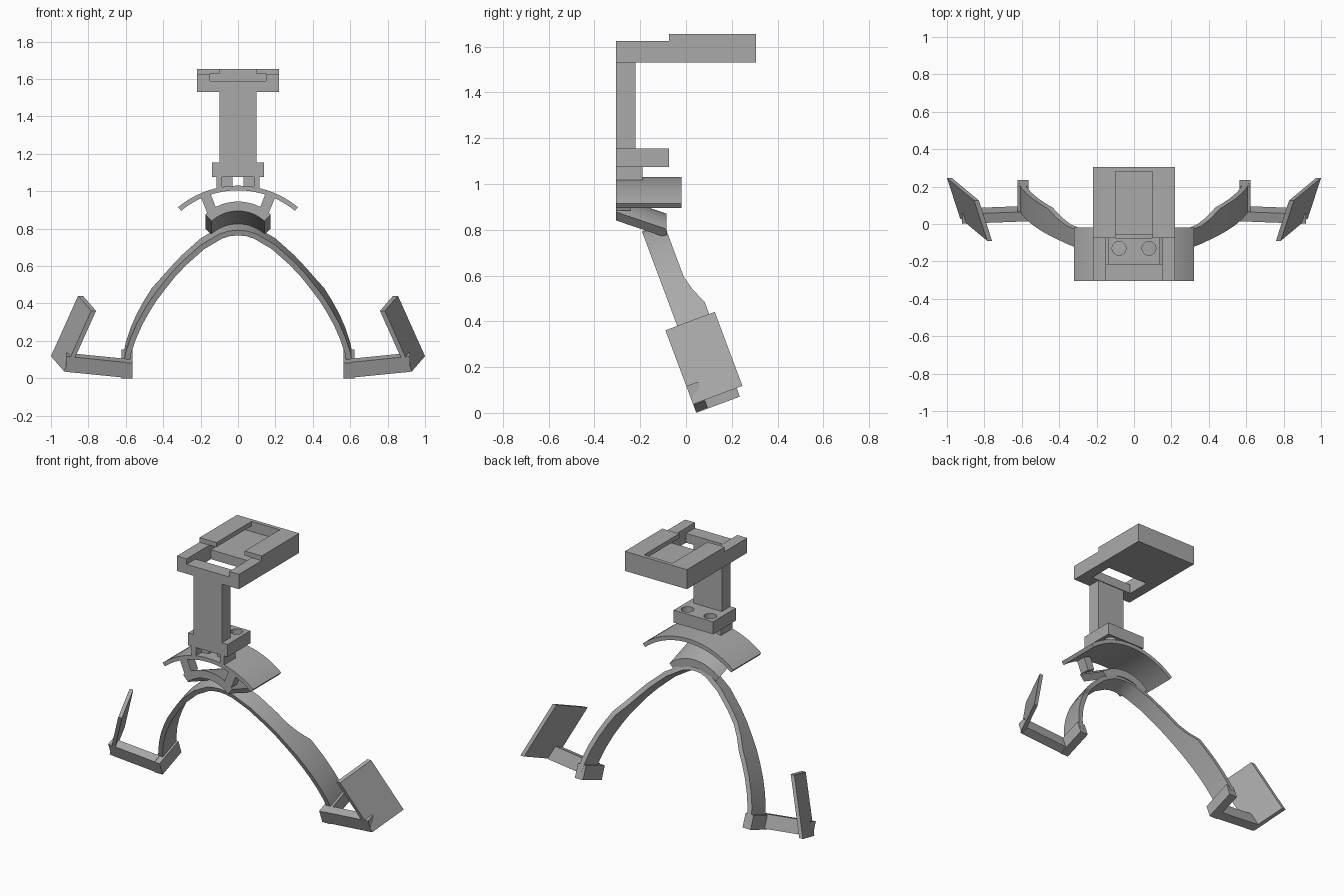
import bpy, bmesh, math
from mathutils import Vector

old = bpy.data.objects.get("Cube")
if old:
    bpy.data.objects.remove(old, do_unlink=True)

GREY = (0.40, 0.40, 0.40, 1)
mat = bpy.data.materials.new("matte grey")
mat.use_nodes = True
mat.diffuse_color = GREY
mat.node_tree.nodes["Principled BSDF"].inputs["Base Color"].default_value = GREY


def finish(name, bm):
    bmesh.ops.recalc_face_normals(bm, faces=bm.faces)
    mesh = bpy.data.meshes.new(name)
    bm.to_mesh(mesh)
    bm.free()
    mesh.materials.append(mat)
    ob = bpy.data.objects.new(name, mesh)
    bpy.context.collection.objects.link(ob)
    return ob


def loft(name, rings):
    """Skin a list of equal closed rings and cap both ends."""
    bm = bmesh.new()
    rows = [[bm.verts.new(p) for p in ring] for ring in rings]
    n = len(rows[0])
    for a, b in zip(rows, rows[1:]):
        for i in range(n):
            j = (i + 1) % n
            bm.faces.new((a[i], a[j], b[j], b[i]))
    bm.faces.new(rows[0])
    bm.faces.new(rows[-1])
    return finish(name, bm)


def box(name, x, y, z):
    ring = lambda h: [(x[0], y[0], h), (x[1], y[0], h), (x[1], y[1], h), (x[0], y[1], h)]
    return loft(name, [ring(z[0]), ring(z[1])])


def cut(target, cutter):
    mod = target.modifiers.new("cut", "BOOLEAN")
    mod.operation = "DIFFERENCE"
    mod.solver = "EXACT"
    mod.object = cutter
    bpy.context.view_layer.objects.active = target
    bpy.ops.object.modifier_apply(modifier=mod.name)
    bpy.data.objects.remove(cutter, do_unlink=True)


def smooth(ob, angle=30):
    bpy.ops.object.select_all(action="DESELECT")
    ob.select_set(True)
    bpy.context.view_layer.objects.active = ob
    bpy.ops.object.shade_smooth_by_angle(angle=math.radians(angle))


def arc_strip(name, radius, top, half, thick, front, back, drop=0.0):
    """Curved plate: arc across x, extruded from front to back with a drop."""
    rings = []
    span = math.asin(half / radius)
    for i in range(25):
        t = span * (i / 12 - 1)
        corners = []
        for r, y in ((radius, front), (radius, back), (radius - thick, back), (radius - thick, front)):
            z = top - radius + r * math.cos(t) - (drop if y == back else 0)
            corners.append((r * math.sin(t), y, z))
        rings.append(corners)
    smooth(loft(name, rings))


# Top tray: lowered front, T-slot and an opening behind the column
tray = box("top_tray", (-0.22, 0.22), (-0.305, 0.305), (1.53, 1.655))
cut(tray, box("step_cutter", (-0.3, 0.3), (-0.4, -0.075), (1.625, 1.7)))
cut(tray, box("slot_cutter", (-0.15, 0.15), (-0.4, 0.28), (1.59, 1.626)))
cut(tray, box("lip_cutter", (-0.1, 0.1), (-0.4, 0.28), (1.61, 1.7)))
cut(tray, box("opening_cutter", (-0.15, 0.15), (-0.215, -0.06), (1.5, 1.61)))

# Column and drilled foot block
box("column", (-0.1, 0.1), (-0.305, -0.22), (1.155, 1.532))
block = box("foot_block", (-0.14, 0.14), (-0.305, -0.075), (1.075, 1.155))
for s in (-1, 1):
    circle = [(s * 0.08 + 0.037 * math.cos(k * math.tau / 32),
               -0.13 + 0.037 * math.sin(k * math.tau / 32)) for k in range(32)]
    cut(block, loft("bolt_cutter", [[(x, y, z) for x, y in circle] for z in (1.05, 1.2)]))
smooth(block)

# Neck legs between block and curved plate
for s, side in ((-1, "right"), (1, "left")):
    box(side + "_neck_leg", sorted((s * 0.085, s * 0.115)), (-0.305, -0.19), (1.0, 1.076))
    box(side + "_neck_web", sorted((s * 0.03, s * 0.085)), (-0.25, -0.19), (1.005, 1.076))

# Curved plate and the sloping saddle under it
arc_strip("curved_plate", 0.503, 1.03, 0.32, 0.025, -0.305, -0.02)
arc_strip("saddle", 0.26, 0.945, 0.175, 0.05, -0.305, -0.085, 0.075)

# Lower frame leans back: w runs across the band, v runs up along it
LEAN = math.radians(20.5)


def lean(x, w, v):
    return Vector((x, 0.045 + w * math.cos(LEAN) - v * math.sin(LEAN),
                   w * math.sin(LEAN) + v * math.cos(LEAN)))


# Arched band, wider towards its ends
half = [(0.0, 0.825), (0.05, 0.82), (0.1, 0.803), (0.2, 0.74), (0.3, 0.645), (0.36, 0.577),
        (0.41, 0.51), (0.46, 0.44), (0.5, 0.372), (0.54, 0.295), (0.575, 0.21), (0.6, 0.13), (0.615, 0.05)]
path = [(-x, v) for x, v in half[:0:-1]] + half
rings = []
for i, (x, v) in enumerate(path):
    a, b = path[max(i - 1, 0)], path[min(i + 1, len(path) - 1)]
    d = Vector((b[0] - a[0], b[1] - a[1])).normalized()
    ix, iv = x + d.y * 0.03, v - d.x * 0.03
    grow = min(max((0.57 - v) / 0.13, 0), 1)
    back = 0.157 + 0.047 * grow ** 1.3
    rings.append([lean(x, 0.055, v), lean(x, back, v), lean(ix, back, iv), lean(ix, 0.055, iv)])
smooth(loft("arched_band", rings), 20)

for s, side in ((-1, "right"), (1, "left")):
    # Strut from curved plate to saddle
    profile = [(0.205, 0.985), (0.15, 0.995), (0.115, 0.905), (0.165, 0.885)]
    loft(side + "_strut", [[(s * x, y, z) for x, z in profile] for y in (-0.305, -0.24)])

    # Clip holding the band end
    loft(side + "_clip", [[lean(s * x, w, v) for x, w in ((0.565, 0), (0.622, 0), (0.622, 0.203), (0.565, 0.203))]
                          for v in (0.0, 0.088)])

    # Arm out to the pad, rising slightly
    loft(side + "_arm", [[lean(s * x, w, v + rise) for w, v in ((0, 0), (0.055, 0), (0.055, 0.088), (0, 0.088))]
                         for x, rise in ((0.6, 0.003), (0.92, 0.037))])

    # Slanted side pad
    def pad_point(w, v, inset):
        return lean(s * (0.93 + 0.07 * w / 0.23 - 0.145 * (v - 0.04) / 0.345 - inset), w, v)
    loft(side + "_pad", [[pad_point(w, v, inset) for w, v in ((0, 0.04), (0.23, 0.04), (0.23, 0.385), (0, 0.385))]
                         for inset in (0, 0.026)])
